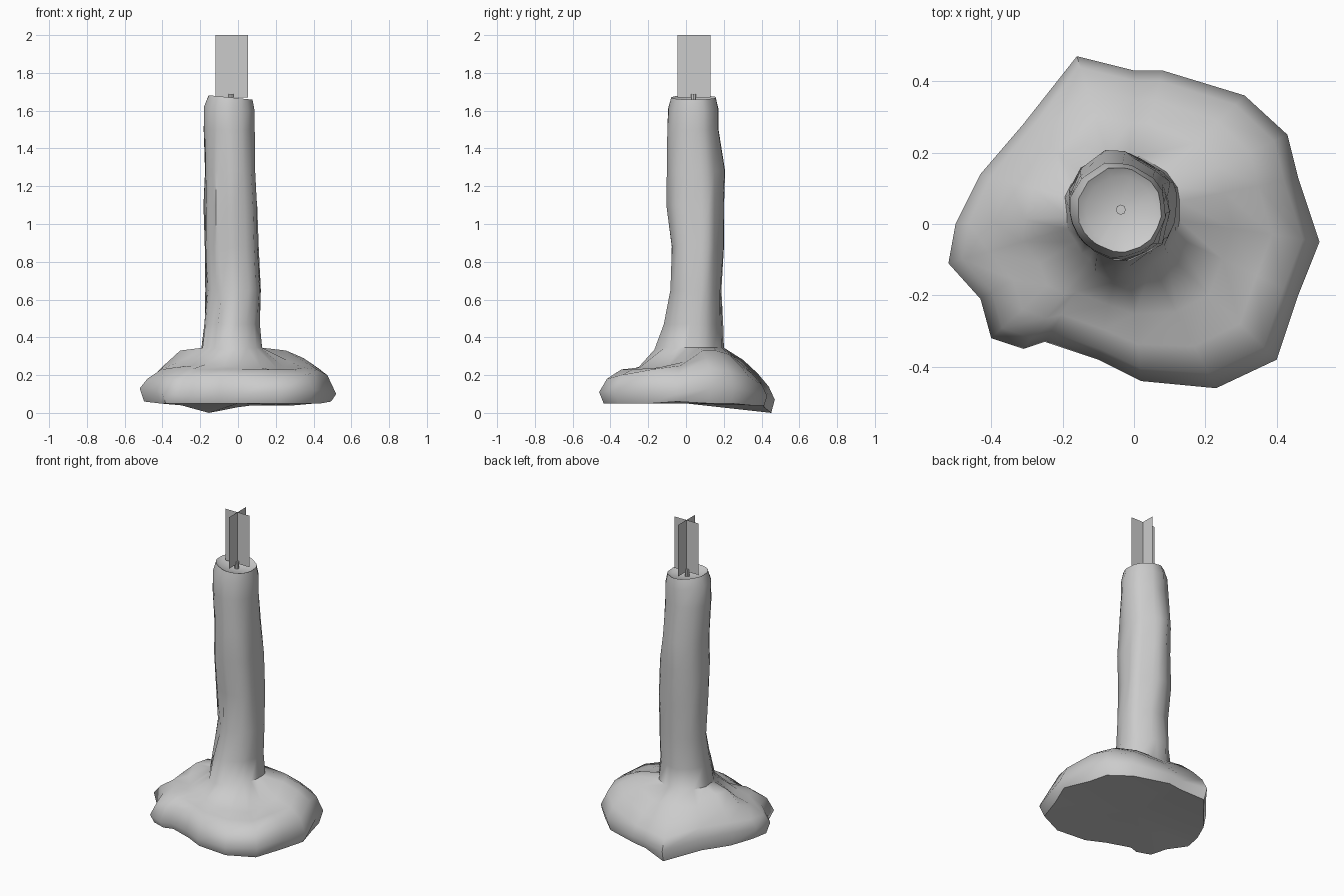
import bpy, bmesh, math, random
from mathutils import Vector

random.seed(4)
CX, CY = -0.04, 0.04

# Wax puddle outline: x, y, edge z, underside z, shoulder z, middle z, inner z
PUDDLE = [
    (0.52, -0.05, .10, .06, .20, .25, .27), (0.46, 0.13, .13, .05, .24, .29, .33),
    (0.43, 0.25, .13, .05, .22, .28, .33), (0.31, 0.36, .11, .04, .19, .25, .31),
    (0.08, 0.43, .09, .04, .15, .21, .27), (0.00, 0.43, .08, .03, .14, .20, .27),
    (-0.16, 0.47, .07, .00, .14, .21, .28), (-0.31, 0.28, .12, .04, .18, .23, .27),
    (-0.43, 0.14, .14, .05, .19, .25, .33), (-0.50, 0.00, .13, .06, .18, .25, .33),
    (-0.52, -0.11, .13, .06, .18, .23, .27), (-0.43, -0.21, .12, .05, .19, .24, .25),
    (-0.40, -0.32, .10, .05, .18, .23, .25), (-0.31, -0.35, .09, .05, .18, .23, .25),
    (-0.25, -0.33, .09, .05, .19, .23, .26), (-0.10, -0.38, .10, .05, .20, .23, .25),
    (0.02, -0.44, .10, .05, .19, .23, .24), (0.23, -0.46, .11, .05, .18, .23, .24),
    (0.40, -0.38, .12, .05, .20, .23, .23), (0.46, -0.20, .12, .05, .23, .24, .24),
]
# Candle stem: z, centre x, centre y, radius x, radius y, roughness
STEM = [
    (0.345, -0.03, 0.035, .165, .165, .010), (0.47, -0.03, 0.045, .152, .147, .012),
    (0.65, -0.02, 0.06, .148, .13, .016), (0.88, -0.03, 0.06, .148, .135, .016),
    (1.10, -0.035, 0.055, .145, .15, .014), (1.28, -0.04, 0.055, .14, .147, .012),
    (1.50, -0.045, 0.04, .135, .135, .008), (1.61, -0.045, 0.04, .135, .132, .004),
    (1.67, -0.04, 0.04, .118, .118, .003), (1.655, -0.04, 0.04, .095, .095, 0),
]


def make_object(name, bm):
    bmesh.ops.recalc_face_normals(bm, faces=bm.faces)
    me = bpy.data.meshes.new(name)
    bm.to_mesh(me)
    bm.free()
    ob = bpy.data.objects.new(name, me)
    bpy.context.collection.objects.link(ob)
    return ob


n = len(PUDDLE)
angles = [math.atan2(p[1] - CY, p[0] - CX) for p in PUDDLE]
drip = [random.uniform(-1, 1) for _ in PUDDLE]


def stem_point(i, row):
    z, cx, cy, rx, ry, rough = row
    k = rough * (0.7 * drip[i] + 0.5 * random.uniform(-1, 1))
    a = angles[i]
    tilt = -0.10 * math.cos(a) * rx if z > 1.6 else 0
    return Vector((cx + (rx + k) * math.cos(a), cy + (ry + k) * math.sin(a), z + tilt))


# Melted candle: puddle rings blend outward from the stem, then the stem rises
stem = [[stem_point(i, row) for i in range(n)] for row in STEM]
foot = stem[0]
rings = []
for t, col in ((0.93, 3), (1.0, 2), (0.88, 4), (0.66, 5), (0.38, 6)):
    ring = []
    for i, p in enumerate(PUDDLE):
        v = foot[i].lerp(Vector((p[0], p[1], 0)), t)
        v.z = p[col]
        ring.append(v)
    rings.append(ring)
# pointed skirt of wax at the front of the foot
for i in (14, 15, 16):
    foot[i] += Vector((0, -0.03, -0.01))
    stem[1][i] += Vector((0, -0.012, 0))
rings += stem

bm = bmesh.new()
vr = [[bm.verts.new(v) for v in ring] for ring in rings]
for a, b in zip(vr, vr[1:]):
    for i in range(n):
        j = (i + 1) % n
        bm.faces.new((a[i], a[j], b[j], b[i]))
for ring, c in ((vr[0], (0, 0, 0.05)), (vr[-1], (CX, CY, 1.64))):
    cv = bm.verts.new(c)
    for i in range(n):
        bm.faces.new((ring[i], ring[(i + 1) % n], cv))
candle = make_object("melted_candle", bm)
bpy.context.view_layer.objects.active = candle
candle.select_set(True)
bpy.ops.object.shade_smooth_by_angle(angle=math.radians(50))

# Wick
bpy.ops.mesh.primitive_cylinder_add(vertices=8, radius=0.014, depth=0.06,
                                    location=(CX + 0.003, CY, 1.658))
bpy.context.object.name = "wick"

# Flame: two crossed upright cards
bm = bmesh.new()
fx, fy, h = -0.033, 0.042, 0.0865
for dx, dy in ((h, 0), (0, h)):
    bm.faces.new([bm.verts.new((fx + s * dx, fy + s * dy, z))
                  for s, z in ((-1, 1.67), (1, 1.67), (1, 2.0), (-1, 2.0))])
make_object("flame_cards", bm)
